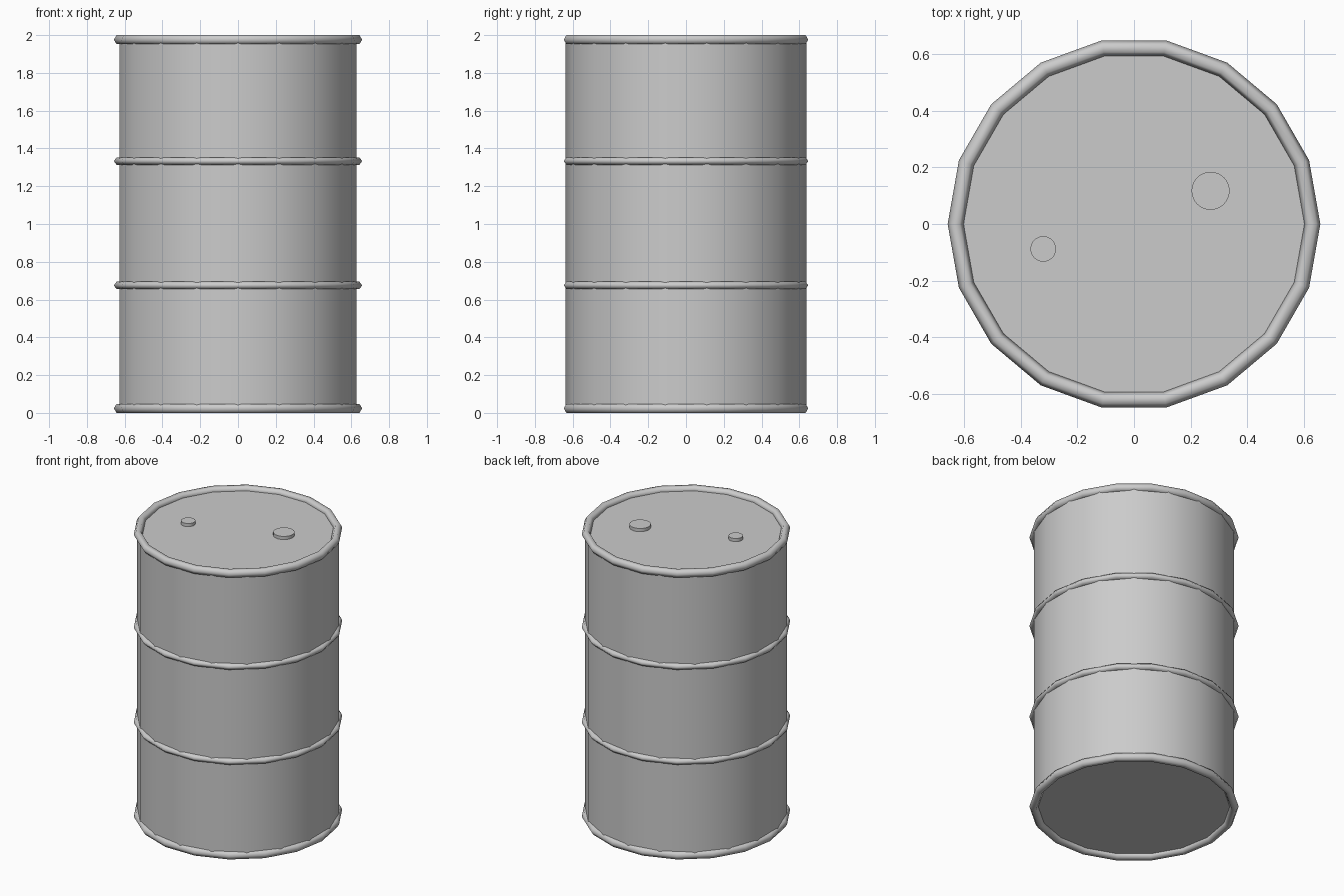
import bpy
import math

cube = bpy.data.objects.get("Cube")
if cube:
    bpy.data.objects.remove(cube, do_unlink=True)

SIDES = 18
LID_Z = 1.976

steel = bpy.data.materials.new("grey_steel")
steel.use_nodes = True
colour = (0.6, 0.6, 0.6, 1.0)
steel.diffuse_color = colour
steel.node_tree.nodes["Principled BSDF"].inputs["Base Color"].default_value = colour


def finish(name, angle):
    obj = bpy.context.object
    obj.name = name
    obj.data.materials.append(steel)
    bpy.ops.object.shade_smooth_by_angle(angle=math.radians(angle))
    return obj


def cylinder(name, x, y, radius, bottom, top, sides):
    bpy.ops.mesh.primitive_cylinder_add(
        vertices=sides, radius=radius, depth=top - bottom,
        location=(x, y, (bottom + top) / 2))
    return finish(name, 40)


def ring(name, z, flatten=1.0):
    bpy.ops.mesh.primitive_torus_add(
        major_segments=SIDES, minor_segments=6,
        major_radius=0.629, minor_radius=0.028, location=(0, 0, z))
    bpy.context.object.scale.z = flatten
    return finish(name, 80)


# Drum body with its recessed lid and base
cylinder("drum_body", 0, 0, 0.637, 2 - LID_Z, LID_Z, SIDES)

# Rolled rims at both ends
ring("top_rim", LID_Z)
ring("bottom_rim", 2 - LID_Z)

# Thinner hoops around the body
ring("upper_hoop", 1.333, 0.8)
ring("lower_hoop", 0.675, 0.8)

# Plugs on the lid
cylinder("large_plug", 0.27, 0.117, 0.067, LID_Z - 0.02, 1.998, 32)
cylinder("small_plug", -0.32, -0.088, 0.045, LID_Z - 0.02, 1.998, 32)
